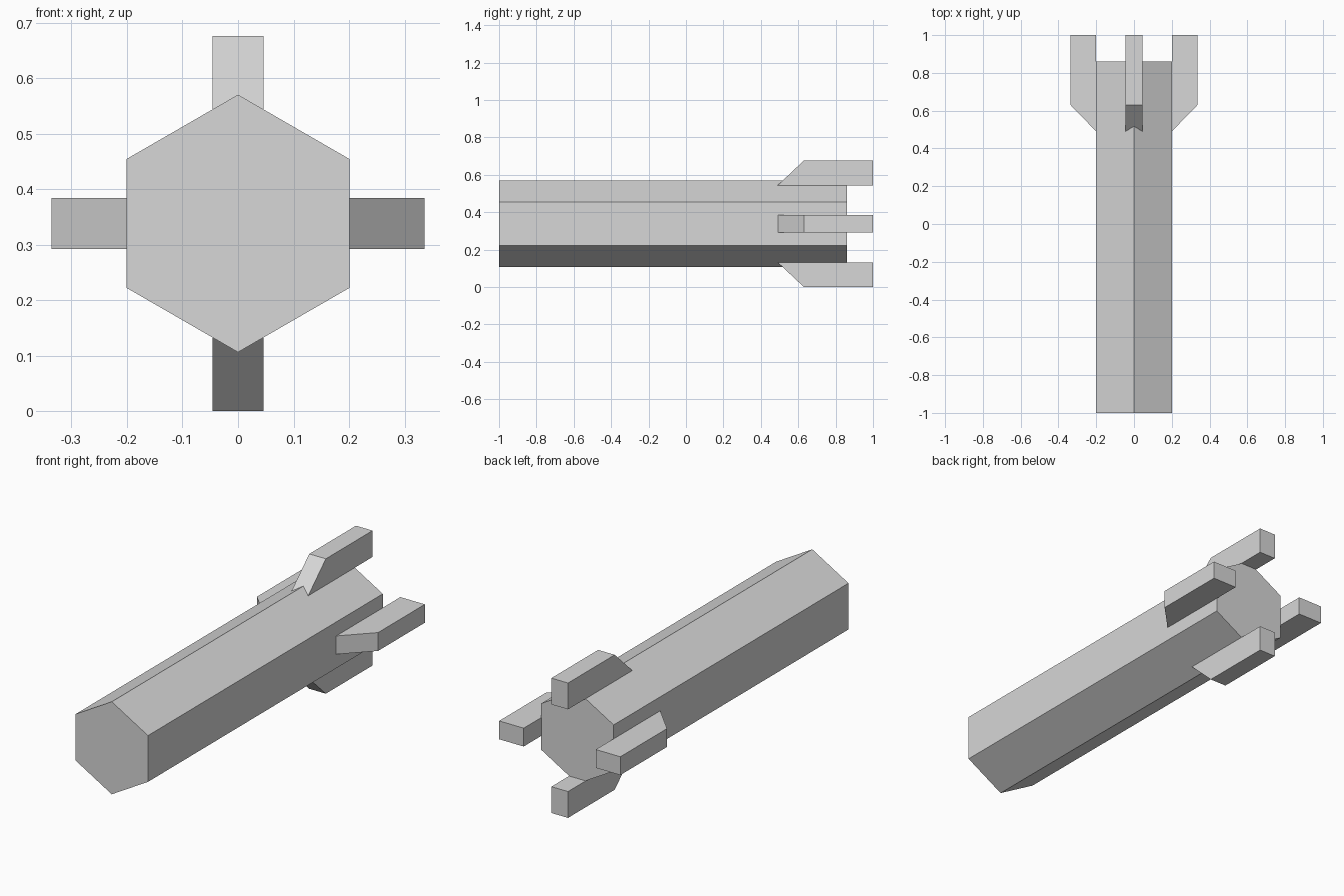
import bpy, bmesh, math
from mathutils import Matrix, Vector

cube = bpy.data.objects.get("Cube")
if cube:
    bpy.data.objects.remove(cube, do_unlink=True)

AXIS_Z = 0.338
HEX_RADIUS = 0.232

grey = bpy.data.materials.new("light grey")
grey.use_nodes = True
colour = (0.68, 0.68, 0.68, 1)
grey.diffuse_color = colour
grey.node_tree.nodes["Principled BSDF"].inputs["Base Color"].default_value = colour


def extrude_profile(name, points, direction, matrix):
    """Extrude a closed flat outline along a direction into a solid part."""
    bm = bmesh.new()
    face = bm.faces.new([bm.verts.new(p) for p in points])
    result = bmesh.ops.extrude_face_region(bm, geom=[face], use_keep_orig=True)
    moved = [g for g in result["geom"] if isinstance(g, bmesh.types.BMVert)]
    bmesh.ops.translate(bm, verts=moved, vec=Vector(direction))
    bmesh.ops.recalc_face_normals(bm, faces=bm.faces)
    bmesh.ops.transform(bm, matrix=matrix, verts=bm.verts)
    mesh = bpy.data.meshes.new(name)
    bm.to_mesh(mesh)
    bm.free()
    mesh.materials.append(grey)
    obj = bpy.data.objects.new(name, mesh)
    bpy.context.collection.objects.link(obj)
    return obj


centre = Matrix.Translation((0, 0, AXIS_Z))

# Hexagonal body with a ridge along the top and bottom
hexagon = [(HEX_RADIUS * math.sin(i * math.pi / 3), -1,
            HEX_RADIUS * math.cos(i * math.pi / 3)) for i in range(6)]
extrude_profile("body", hexagon, (0, 1.86, 0), centre)

# Four tail fins with swept leading edges, turned around the body axis
HALF = 0.046
for i, side in enumerate(("top", "left", "bottom", "right")):
    inner, outer = (0.206, 0.338) if i % 2 == 0 else (0.2, 0.336)
    outline = [(-HALF, 0.49, inner), (-HALF, 0.63, outer),
               (-HALF, 1, outer), (-HALF, 1, inner)]
    turn = Matrix.Rotation(i * math.pi / 2, 4, "Y")
    extrude_profile(side + "_fin", outline, (2 * HALF, 0, 0), centre @ turn)
